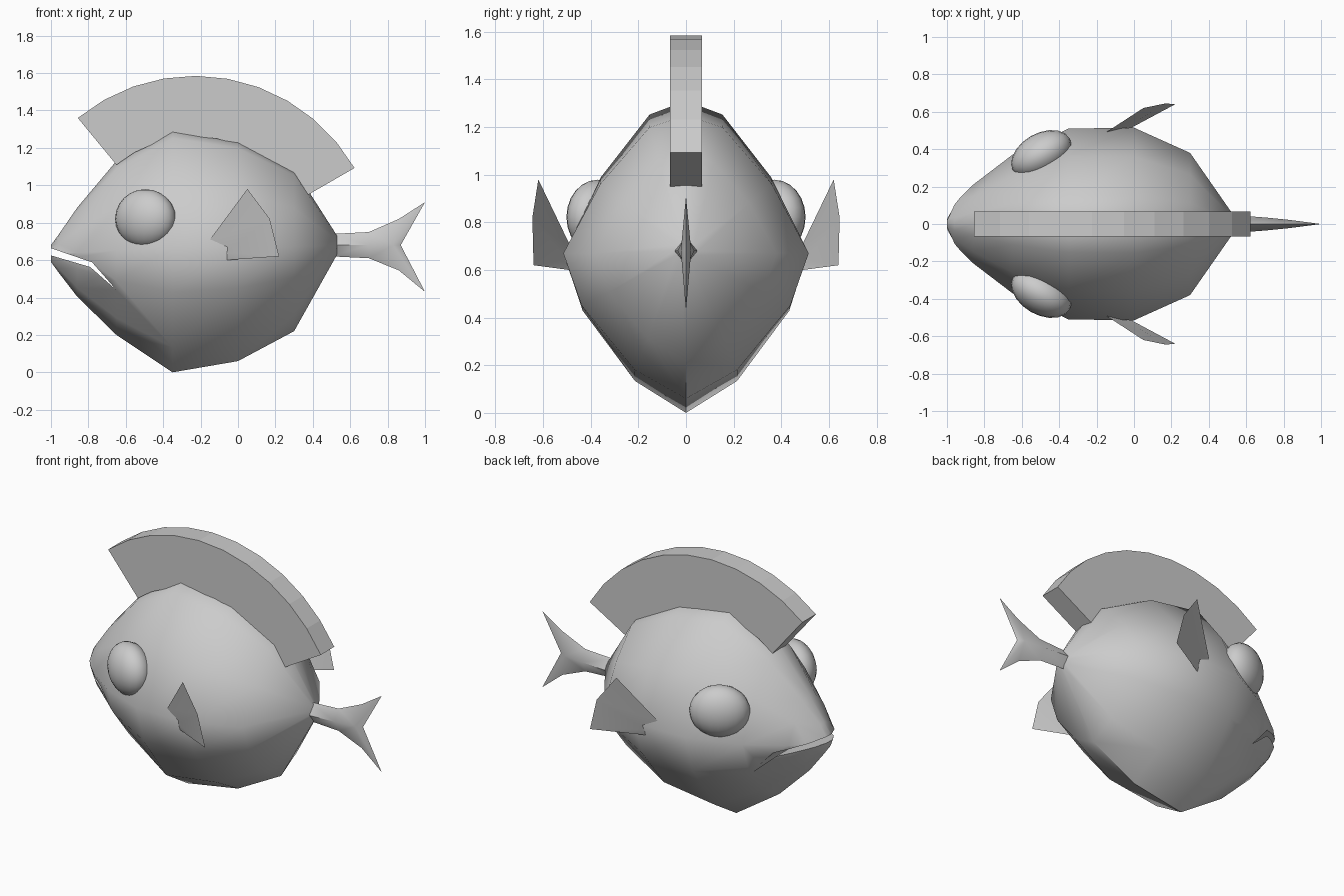
import bpy, bmesh, math

if "Cube" in bpy.data.objects:
    bpy.data.objects.remove(bpy.data.objects["Cube"])


def make(name, verts, faces, angle=50):
    me = bpy.data.meshes.new(name)
    me.from_pydata(verts, [], faces)
    bm = bmesh.new()
    bm.from_mesh(me)
    bmesh.ops.recalc_face_normals(bm, faces=bm.faces)
    bm.to_mesh(me)
    bm.free()
    ob = bpy.data.objects.new(name, me)
    bpy.context.collection.objects.link(ob)
    if angle:
        smooth(ob, angle)
    return ob


def activate(ob):
    bpy.ops.object.select_all(action='DESELECT')
    ob.select_set(True)
    bpy.context.view_layer.objects.active = ob


def smooth(ob, angle):
    activate(ob)
    bpy.ops.object.shade_smooth_by_angle(angle=math.radians(angle))


def prism(name, outline, half):
    # extrude an x-z outline symmetrically along y
    n = len(outline)
    verts = [(x, y, z) for y in (-half, half) for x, z in outline]
    faces = [tuple(range(n)), tuple(range(n, 2 * n))]
    faces += [(i, (i + 1) % n, (i + 1) % n + n, i + n) for i in range(n)]
    return make(name, verts, faces, 0)


# body: stations of x, bottom z, widest z, top z, half width
stations = [
    (-1.0, 0.59, 0.635, 0.68, 0.03),
    (-0.96, 0.535, 0.64, 0.735, 0.11),
    (-0.86, 0.405, 0.64, 0.88, 0.21),
    (-0.65, 0.20, 0.65, 1.13, 0.37),
    (-0.35, 0.00, 0.67, 1.31, 0.51),
    (0.0, 0.06, 0.67, 1.25, 0.515),
    (0.3, 0.22, 0.67, 1.09, 0.38),
    (0.53, 0.63, 0.68, 0.73, 0.05),
]
# one side of the section from top to bottom: width and height factors
half = [(0, 1), (0.30, 0.91), (0.70, 0.50), (1, 0), (0.85, -0.36), (0.42, -0.80), (0, -1)]
ring = half + [(-w, h) for w, h in half[-2:0:-1]]
n = len(ring)
verts, faces = [], []
for x, lo, mid, hi, wid in stations:
    for w, h in ring:
        verts.append((x, w * wid, mid + h * ((hi - mid) if h > 0 else (mid - lo))))
for s in range(len(stations) - 1):
    for i in range(n):
        j = (i + 1) % n
        faces.append((s * n + i, s * n + j, (s + 1) * n + j, (s + 1) * n + i))
faces += [tuple(range(n)), tuple(range(len(verts) - n, len(verts)))]
body = make("body", verts, faces, 0)

# mouth slit
cutter = prism("mouth_cutter", [(-1.1, 0.70), (-0.99, 0.66), (-0.78, 0.588), (-0.65, 0.44),
                                (-0.79, 0.563), (-1.0, 0.625), (-1.1, 0.65)], 0.8)
cutter.hide_render = True
mod = body.modifiers.new("mouth", 'BOOLEAN')
mod.object = cutter
mod.operation = 'DIFFERENCE'
mod.solver = 'EXACT'
activate(body)
bpy.ops.object.modifier_apply(modifier=mod.name)
bpy.data.objects.remove(cutter)
smooth(body, 50)

# forked tail with a ridge along the middle
tail_v = [(0.5, 0, 0.74), (0.7, 0, 0.75), (0.86, 0, 0.82), (1.0, 0, 0.91),
          (0.5, 0, 0.62), (0.7, 0, 0.61), (0.86, 0, 0.545), (1.0, 0, 0.43), (0.87, 0, 0.68)]
tail_f = []
for s in (-1, 1):
    b = len(tail_v)
    tail_v += [(0.5, s * 0.05, 0.68), (0.7, s * 0.035, 0.68), (0.83, s * 0.022, 0.68)]
    for k in (0, 4):
        tail_f += [(k, k + 1, b + 1, b), (k + 1, k + 2, b + 2, b + 1),
                   (k + 2, k + 3, b + 2), (k + 3, 8, b + 2)]
tail_f.append((0, 9, 4, 12))
make("tail", tail_v, tail_f)

# dorsal fin: thick arc band
cx, cz, steps = -0.23, 0.60, 10
a0, a1 = math.radians(129.5), math.radians(30)
angles = [a0 + (a1 - a0) * i / steps for i in range(steps + 1)]
arc = [(cx + 0.985 * math.cos(a), cz + 0.985 * math.sin(a)) for a in angles]
arc += [(cx + 0.66 * math.cos(a), cz + 0.66 * math.sin(a)) for a in reversed(angles)]
prism("dorsal_fin", arc, 0.067)

# eyes and side fins on both sides
fin = [(-0.15, 0.49, 0.71), (0.05, 0.62, 0.98), (0.17, 0.645, 0.82),
       (0.22, 0.64, 0.62), (-0.06, 0.49, 0.60), (-0.07, 0.50, 0.64)]
for s, side in ((-1, "right"), (1, "left")):
    bpy.ops.mesh.primitive_uv_sphere_add(segments=20, ring_count=12, radius=1,
                                         location=(-0.495, s * 0.37, 0.822),
                                         rotation=(0, 0, s * math.radians(30)))
    eye = bpy.context.object
    eye.name = "eye_" + side
    eye.scale = (0.175, 0.115, 0.157)
    smooth(eye, 50)
    make("side_fin_" + side, [(x, s * y, z) for x, y, z in fin],
         [(0, 1, 2, 5), (5, 2, 3), (5, 3, 4)])
